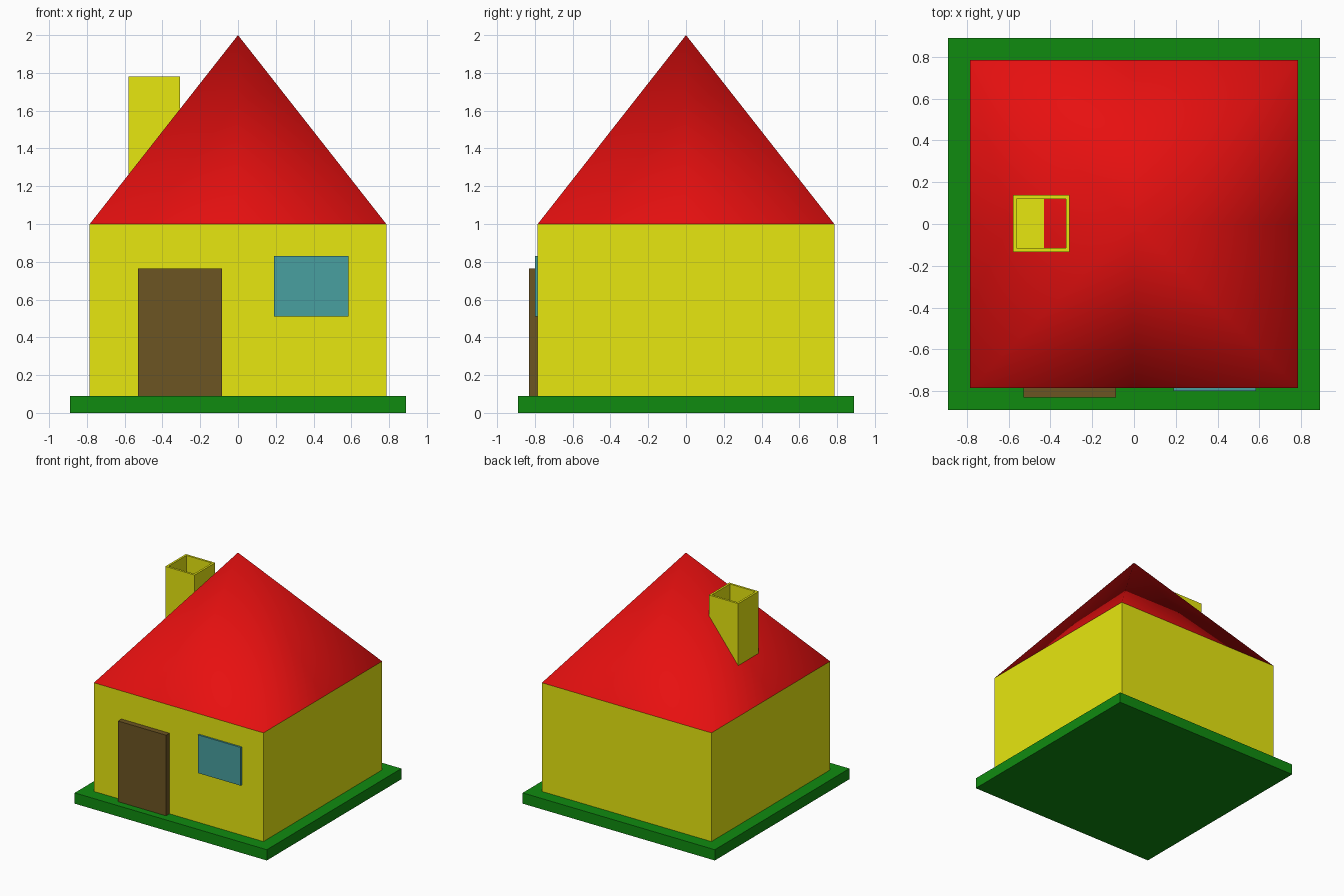
import bpy
import bmesh

if "Cube" in bpy.data.objects:
    bpy.data.objects.remove(bpy.data.objects["Cube"])

H = 0.785          # half width of the house
EAVES, PEAK = 1.0, 2.0


def material(name, rgb):
    m = bpy.data.materials.new(name)
    m.diffuse_color = (*rgb, 1)
    m.use_nodes = True
    m.node_tree.nodes["Principled BSDF"].inputs["Base Color"].default_value = m.diffuse_color
    return m


YELLOW = material("yellow", (0.8, 0.8, 0.005))
RED = material("red", (0.8, 0.005, 0.005))
GREEN = material("green", (0.005, 0.26, 0.005))
BROWN = material("brown", (0.15, 0.09, 0.016))
BLUE = material("blue", (0.066, 0.35, 0.35))


def finish(name, bm, mat):
    bmesh.ops.recalc_face_normals(bm, faces=bm.faces)
    mesh = bpy.data.meshes.new(name)
    bm.to_mesh(mesh)
    bm.free()
    mesh.materials.append(mat)
    ob = bpy.data.objects.new(name, mesh)
    bpy.context.collection.objects.link(ob)
    return ob


def box_bmesh(x, y, z):
    """Box spanning the given (min, max) ranges."""
    bm = bmesh.new()
    bmesh.ops.create_cube(bm, size=1)
    for v in bm.verts:
        for i, (lo, hi) in enumerate((x, y, z)):
            v.co[i] = hi if v.co[i] > 0 else lo
    return bm


def box(name, x, y, z, mat):
    return finish(name, box_bmesh(x, y, z), mat)


# Lawn, walls, door and window
box("lawn", (-0.89, 0.89), (-0.89, 0.89), (0, 0.09), GREEN)
box("walls", (-H, H), (-H, H), (0.09, EAVES), YELLOW)
box("door", (-0.53, -0.085), (-0.83, -0.76), (0.09, 0.765), BROWN)
box("window", (0.19, 0.585), (-0.80, -0.76), (0.51, 0.83), BLUE)

# Roof: smooth pyramid fan with a vertex halfway along each eave
bm = bmesh.new()
ring = [(-1, -1), (0, -1), (1, -1), (1, 0), (1, 1), (0, 1), (-1, 1), (-1, 0)]
base = [bm.verts.new((x * H, y * H, EAVES)) for x, y in ring]
apex = bm.verts.new((0, 0, PEAK))
for i, v in enumerate(base):
    bm.faces.new((v, base[(i + 1) % 8], apex)).smooth = True
finish("roof", bm, RED)

# Chimney: box with a square flue sunk into its top
bm = box_bmesh((-0.58, -0.308), (-0.133, 0.138), (1.15, 1.78))
top = max(bm.faces, key=lambda f: f.calc_center_median().z)
bmesh.ops.inset_individual(bm, faces=[top], thickness=0.025)
flue = bmesh.ops.extrude_discrete_faces(bm, faces=[top])["faces"][0]
bmesh.ops.translate(bm, verts=flue.verts, vec=(0, 0, -0.33))
finish("chimney", bm, YELLOW)
